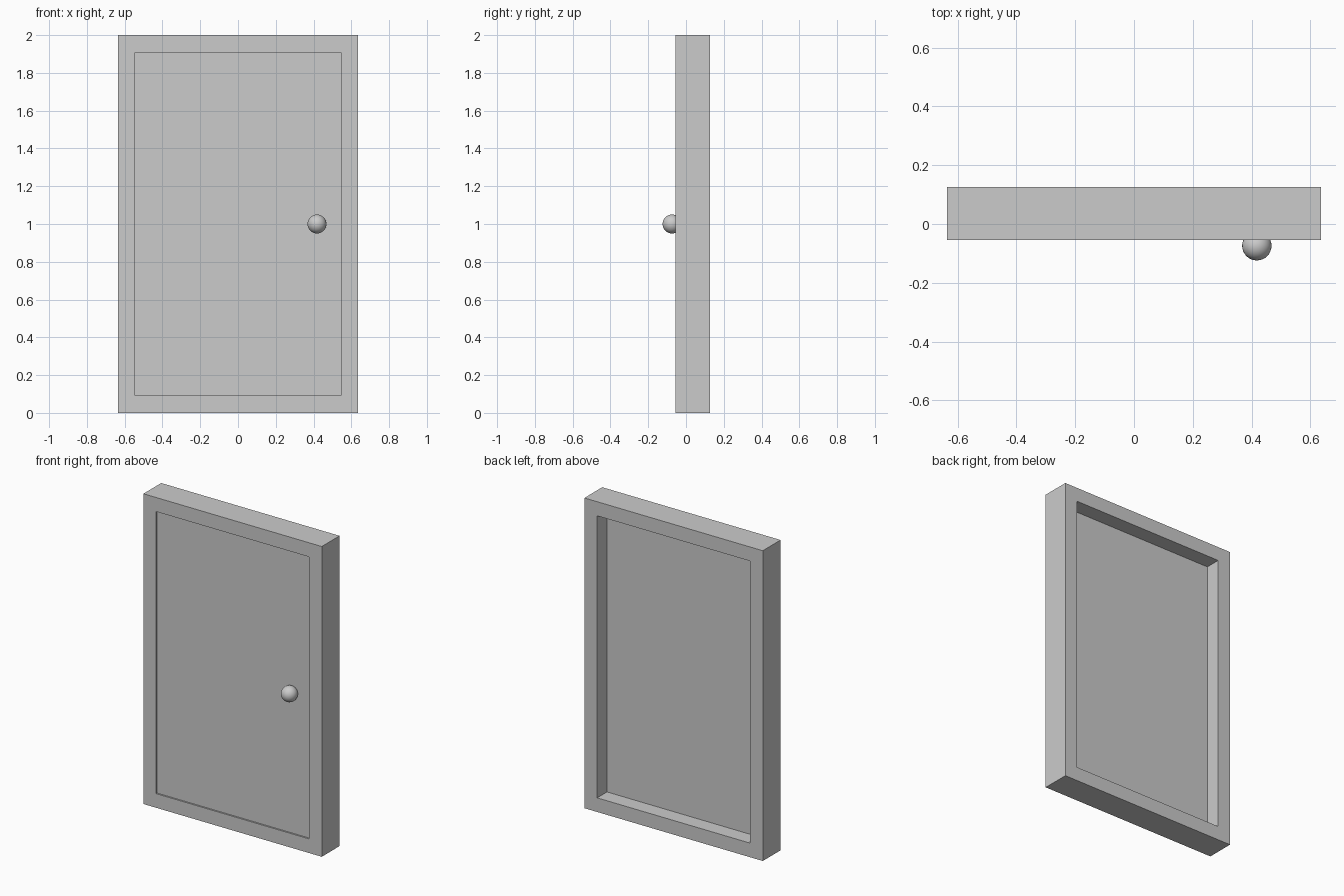
import bpy, bmesh

if "Cube" in bpy.data.objects:
    bpy.data.objects.remove(bpy.data.objects["Cube"])

W, H, B = 0.636, 2.0, 0.091      # half width, height, border width
Y0, Y1 = -0.055, 0.126           # front and back of the frame


def finish(bm, name):
    bmesh.ops.recalc_face_normals(bm, faces=bm.faces)
    me = bpy.data.meshes.new(name)
    bm.to_mesh(me)
    bm.free()
    ob = bpy.data.objects.new(name, me)
    bpy.context.collection.objects.link(ob)
    return ob


def rect(bm, inset, y):
    x = W - inset
    return [bm.verts.new(c) for c in ((-x, y, inset), (x, y, inset),
                                      (x, y, H - inset), (-x, y, H - inset))]


# Door frame: a rectangular profile swept around the opening
bm = bmesh.new()
loops = [rect(bm, i, y) for i, y in ((0, Y0), (0, Y1), (B, Y1), (B, Y0))]
for k in range(4):
    a, b = loops[k], loops[(k + 1) % 4]
    for i in range(4):
        j = (i + 1) % 4
        bm.faces.new((a[i], a[j], b[j], b[i]))
finish(bm, "door_frame")

# Door panel: fills the opening, slightly recessed in front, deeply behind
bm = bmesh.new()
front, back = rect(bm, B, -0.045), rect(bm, B, 0.026)
bm.faces.new(front)
bm.faces.new(back)
for i in range(4):
    j = (i + 1) % 4
    bm.faces.new((front[i], front[j], back[j], back[i]))
finish(bm, "door_panel")

# Round knob
bpy.ops.mesh.primitive_uv_sphere_add(segments=32, ring_count=16, radius=0.05,
                                     location=(0.418, -0.074, 1.0))
knob = bpy.context.object
knob.name = "door_knob"
bpy.ops.object.shade_smooth()
